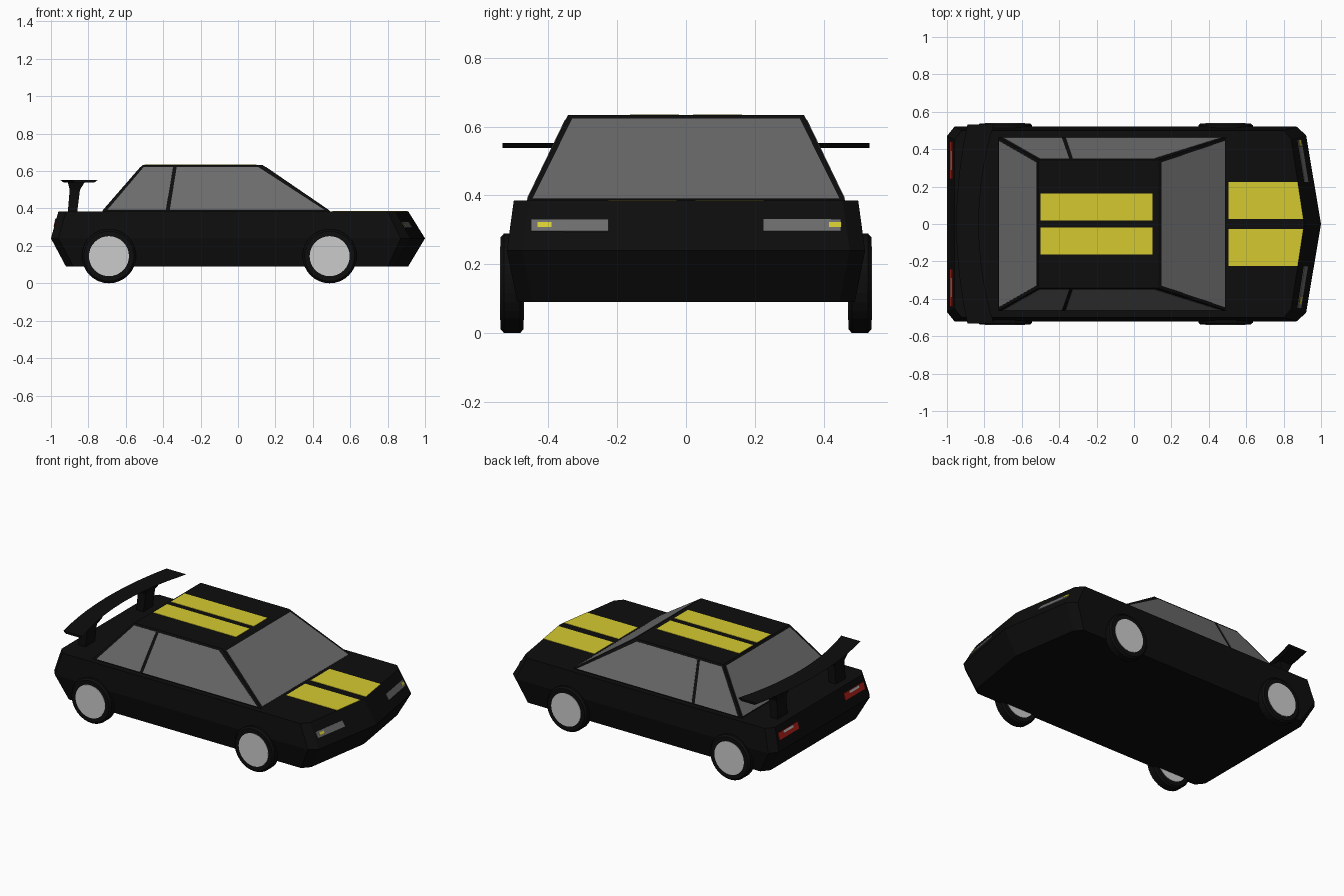
import bpy, bmesh, math
from mathutils import Vector
from mathutils.geometry import normal

if "Cube" in bpy.data.objects:
    bpy.data.objects.remove(bpy.data.objects["Cube"])


def material(name, r, g, b):
    m = bpy.data.materials.new(name)
    m.diffuse_color = (r, g, b, 1)
    m.use_nodes = True
    m.node_tree.nodes["Principled BSDF"].inputs["Base Color"].default_value = m.diffuse_color
    return m


BLACK = material("black paint", 0.004, 0.004, 0.004)
GLASS = material("grey glass", 0.15, 0.15, 0.15)
YELLOW = material("yellow stripe", 0.66, 0.59, 0.03)
SILVER = material("silver hub", 0.60, 0.60, 0.60)
RED = material("red lamp", 0.45, 0.015, 0.01)


def finish(name, bm, mat):
    bmesh.ops.recalc_face_normals(bm, faces=bm.faces)
    me = bpy.data.meshes.new(name)
    bm.to_mesh(me)
    bm.free()
    me.materials.append(mat)
    ob = bpy.data.objects.new(name, me)
    bpy.context.collection.objects.link(ob)
    return ob


def loft(name, rings, mat):
    """Closed skin through rings that have equal point counts."""
    bm = bmesh.new()
    rows = [[bm.verts.new(p) for p in ring] for ring in rings]
    n = len(rows[0])
    for a, b in zip(rows, rows[1:]):
        for i in range(n):
            j = (i + 1) % n
            bm.faces.new((a[i], a[j], b[j], b[i]))
    bm.faces.new(rows[0])
    bm.faces.new(rows[-1])
    return finish(name, bm, mat)


def plate(name, pts, mat, lift=0.004):
    """Thin plate lying on a surface, raised away from the car centre."""
    pts = [Vector(p) for p in pts]
    n = normal(pts)
    if n.dot(pts[0] - Vector((0, 0, 0.25))) < 0:
        n = -n
    return loft(name, [[p - n * 0.003 for p in pts], [p + n * lift for p in pts]], mat)


# Lower body: three plan outlines, with pointed nose and chamfered corners
def body_ring(z, tip, nose, shoulder, tail, side):
    half = [(nose, side - 0.045), (shoulder, side), (tail + 0.04, side), (tail, side - 0.05)]
    pts = [(tip, 0)] + half + [(x, -y) for x, y in reversed(half)]
    return [(x, y, z) for x, y in pts]


loft("body", [body_ring(0.09, 0.91, 0.84, 0.80, -0.92, 0.49),
              body_ring(0.24, 1.00, 0.92, 0.87, -1.00, 0.52),
              body_ring(0.385, 0.91, 0.84, 0.80, -0.96, 0.50)], BLACK)


# Cabin
def cabin_ring(z, x0, x1, y):
    return [(x0, -y, z), (x1, -y, z), (x1, y, z), (x0, y, z)]


loft("cabin", [cabin_ring(0.38, -0.73, 0.50, 0.465),
               cabin_ring(0.633, -0.51, 0.13, 0.343)], BLACK)


def slope(z, low, high):
    return low + (high - low) * (z - 0.38) / 0.253


# Windows
LO, HI = 0.39, 0.62
for side, tag in ((1, "left"), (-1, "right")):
    ylo, yhi = side * slope(LO, 0.465, 0.343), side * slope(HI, 0.465, 0.343)
    for name, a, b, c, d in (("door_window", -0.365, 0.465, 0.11, -0.328),
                             ("quarter_window", -0.70, -0.386, -0.347, -0.505)):
        plate(f"{name}_{tag}", [(a, ylo, LO), (b, ylo, LO), (c, yhi, HI), (d, yhi, HI)],
              GLASS, 0.002)
for name, low, high in (("windshield", 0.50, 0.13), ("rear_window", -0.73, -0.51)):
    a, b = slope(LO, low, high), slope(0.622, low, high)
    plate(name, [(a, -0.445, LO), (a, 0.445, LO), (b, 0.33, 0.622), (b, -0.33, 0.622)],
          GLASS, 0.002)


# Nose surface, used to seat the headlights
def on_nose(y, z):
    t = (z - 0.24) / 0.145
    a = abs(y)
    return ((1.0 - 0.09 * t) - a * (0.168 - 0.014 * t), y, z)


def lamp(name, surface, y0, y1, z0, z1, mat, lift):
    plate(name, [surface(y0, z0), surface(y1, z0), surface(y1, z1), surface(y0, z1)], mat, lift)


def on_tail(y, z):
    return (-1.0 + 0.04 * (z - 0.24) / 0.145, y, z)


for side, tag in ((1, "left"), (-1, "right")):
    # Stripes on roof and hood
    plate(f"roof_stripe_{tag}", [(-0.50, side * 0.02, 0.633), (0.10, side * 0.02, 0.633),
                                 (0.10, side * 0.163, 0.633), (-0.50, side * 0.163, 0.633)],
          YELLOW, 0.002)
    plate(f"hood_stripe_{tag}", [(0.505, side * 0.028, 0.385), (0.905, side * 0.028, 0.385),
                                 (0.875, side * 0.225, 0.385), (0.505, side * 0.225, 0.385)],
          YELLOW, 0.002)
    # Headlights and tail lamps
    lamp(f"headlight_{tag}", on_nose, side * 0.225, side * 0.45, 0.295, 0.329, GLASS, 0.004)
    y0, y1 = (0.415, 0.45) if side > 0 else (-0.43, -0.39)
    lamp(f"indicator_{tag}", on_nose, y0, y1, 0.306, 0.320, YELLOW, 0.006)
    lamp(f"tail_lamp_{tag}", on_tail, side * 0.24, side * 0.44, 0.302, 0.345, RED, 0.004)
    lamp(f"reverse_lamp_{tag}", on_tail, side * 0.29, side * 0.39, 0.328, 0.342, SILVER, 0.006)

    # Spoiler struts, flared at the top
    rings = []
    for z, x0, x1, w in ((0.38, -0.91, -0.86, 0.05), (0.50, -0.90, -0.845, 0.05),
                         (0.54, -0.91, -0.82, 0.07)):
        y = side * 0.30
        rings.append([(x0, y - w, z), (x1, y - w, z), (x1, y + w, z), (x0, y + w, z)])
    loft(f"spoiler_strut_{tag}", rings, BLACK)

# Spoiler wing, bowed backwards in plan
rings = []
for i in range(11):
    s = i / 5 - 1
    y, back, front = 0.533 * s, -0.95 + 0.06 * s * s, -0.83 + 0.08 * s * s
    rings.append([(back, y, 0.552), (front, y, 0.552),
                  (front - 0.02, y, 0.538), (back + 0.02, y, 0.538)])
loft("spoiler_wing", rings, BLACK)


# Wheels
def disc_ring(x, y, r, n=32):
    return [(x + r * math.cos(2 * math.pi * k / n), y, 0.145 + r * math.sin(2 * math.pi * k / n))
            for k in range(n)]


for x, end in ((0.49, "front"), (-0.69, "rear")):
    for side, tag in ((1, "left"), (-1, "right")):
        loft(f"{end}_tyre_{tag}", [disc_ring(x, side * y, r) for y, r in
                                   ((0.472, 0.134), (0.482, 0.145), (0.528, 0.145), (0.538, 0.134))],
             BLACK)
        loft(f"{end}_hub_{tag}", [disc_ring(x, side * y, 0.107) for y in (0.470, 0.540)], SILVER)
